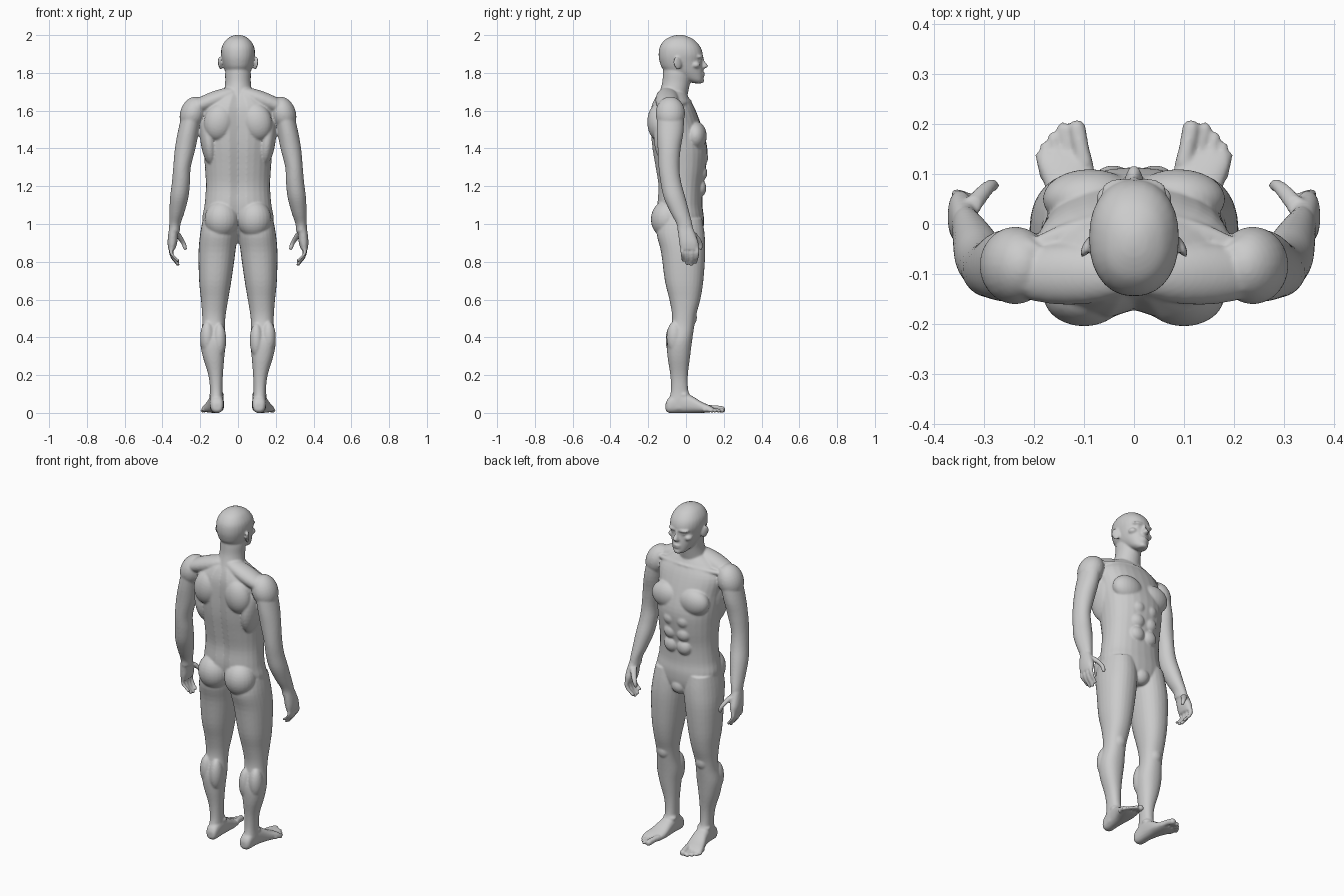
import bpy, bmesh, math
from mathutils import Matrix, Vector

bm = bmesh.new()
SIDES = 28


def spline(a, b, c, d, t):
    return [0.5 * (2 * q + (r - p) * t + (2 * p - 5 * q + 4 * r - s) * t * t
            + (3 * q - p - 3 * r + s) * t ** 3) for p, q, r, s in zip(a, b, c, d)]


def loft(secs, axis='z', mirror=True, n=2.2, groove=0.0):
    """Sections: (position, x min, x max, other min, other max) along z or y."""
    rows = []
    for i in range(len(secs) - 1):
        a, d = secs[max(i - 1, 0)], secs[min(i + 2, len(secs) - 1)]
        rows += [spline(a, secs[i], secs[i + 1], d, k / 4) for k in range(4)]
    rows.append(secs[-1])
    for sx in ((1, -1) if mirror else (1,)):
        rings = []
        for p, x0, x1, v0, v1 in rows:
            ring = []
            for k in range(SIDES):
                t = 2 * math.pi * k / SIDES
                c, s = math.cos(t), math.sin(t)
                x = (x0 + x1) / 2 + (x1 - x0) / 2 * math.copysign(abs(c) ** (2 / n), c)
                v = (v0 + v1) / 2 + (v1 - v0) / 2 * math.copysign(abs(s) ** (2 / n), s)
                if groove and s < 0:
                    v += groove * math.exp(-(x / 0.025) ** 2)
                ring.append(bm.verts.new((sx * x, v, p) if axis == 'z' else (sx * x, p, v)))
            rings.append(ring)
        faces = [bm.faces.new(rings[0]), bm.faces.new(rings[-1])]
        for a, b in zip(rings, rings[1:]):
            for k in range(SIDES):
                j = (k + 1) % SIDES
                faces.append(bm.faces.new((a[k], a[j], b[j], b[k])))
        bmesh.ops.recalc_face_normals(bm, faces=faces)


def blob(c, r, rot=(0, 0, 0), mirror=True):
    """Rotated ellipsoid muscle, with a mirrored twin."""
    for sx in ((1, -1) if mirror else (1,)):
        m = Matrix.Translation((sx * c[0], c[1], c[2]))
        for ang, ax in zip(rot, 'XYZ'):
            m = m @ Matrix.Rotation(math.radians(ang if ax == 'X' else sx * ang), 4, ax)
        m = m @ Matrix.Diagonal((*r, 1))
        bmesh.ops.create_uvsphere(bm, u_segments=24, v_segments=16, radius=1, matrix=m)


def digit(path, axis='z'):
    """Finger or toe from (x, y, z, radius) points."""
    secs = []
    for x, y, z, r in path:
        secs.append((z, x - r, x + r, y - r, y + r) if axis == 'z'
                    else (y, x - r, x + r, z - r, z + r))
    loft(secs, axis)
    x, y, z, r = path[-1]
    blob((x, y, z), (r, r, r))


# torso
loft([(0.90, -.07, .07, -.05, .065), (0.96, -.165, .165, -.11, .09), (1.03, -.188, .188, -.145, .095),
      (1.10, -.177, .177, -.155, .087), (1.20, -.17, .17, -.15, .09), (1.30, -.175, .175, -.165, .106),
      (1.40, -.183, .183, -.182, .113), (1.50, -.19, .19, -.19, .088), (1.60, -.20, .20, -.19, .052),
      (1.66, -.15, .15, -.172, .02), (1.70, -.085, .085, -.148, -.005)], mirror=False, groove=.02)
blob((.10, -.145, 1.54), (.08, .06, .10), (0, -12, 0))      # shoulder blade
blob((.155, -.085, 1.45), (.045, .085, .14), (0, 6, 0))     # side back muscle
blob((.088, .05, 1.465), (.095, .06, .078))                 # chest muscle
blob((.13, -.10, 1.655), (.155, .062, .045), (0, 21, 0))    # trapezius
blob((.11, -.012, 1.64), (.12, .022, .016), (0, 6, -18))    # collar bone
for z in (1.35, 1.27, 1.19):                                # stomach muscles
    blob((.042, .075, z), (.045, .033 + (z - 1.19) * .06, .045))
blob((.087, -.10, 1.025), (.09, .086, .10))                 # buttock
blob((0, .055, .945), (.05, .045, .05), mirror=False)       # groin

# neck
loft([(1.64, -.09, .09, -.16, 0), (1.70, -.075, .075, -.14, .012), (1.75, -.068, .068, -.126, .022),
      (1.80, -.068, .068, -.122, .03), (1.84, -.06, .06, -.12, .03)], mirror=False, n=2)

# head and face
loft([(1.745, -.022, .022, .04, .082), (1.76, -.042, .042, .0, .09), (1.79, -.06, .06, -.07, .092),
      (1.82, -.073, .073, -.122, .09), (1.86, -.084, .084, -.14, .085), (1.90, -.09, .09, -.145, .089),
      (1.94, -.085, .085, -.138, .075), (1.975, -.063, .063, -.112, .043),
      (1.994, -.034, .034, -.075, .006), (2.001, -.01, .01, -.045, -.02)], mirror=False)
loft([(1.885, -.009, .009, .06, .093), (1.86, -.01, .01, .06, .1), (1.84, -.015, .015, .06, .117),
      (1.83, -.018, .018, .06, .113), (1.823, -.012, .012, .06, .1)], mirror=False)
blob((.034, .073, 1.886), (.034, .018, .010), (0, 0, -15))  # brow
blob((.033, .069, 1.866), (.014, .014, .009))               # eye
blob((.052, .05, 1.842), (.024, .026, .018))                # cheek
blob((0, .087, 1.797), (.025, .013, .007), mirror=False)    # upper lip
blob((0, .086, 1.784), (.022, .013, .007), mirror=False)    # lower lip
blob((0, .079, 1.759), (.024, .018, .015), mirror=False)    # chin
blob((.094, -.045, 1.852), (.009, .023, .035), (12, 8, 25))  # ear

# arm
loft([(1.66, .17, .25, -.13, -.04), (1.62, .18, .285, -.15, -.015), (1.50, .205, .316, -.155, -.012),
      (1.40, .225, .334, -.15, -.028), (1.30, .25, .343, -.145, -.035), (1.22, .254, .35, -.135, -.025),
      (1.14, .263, .36, -.118, -.003), (1.06, .284, .363, -.082, .018), (1.00, .304, .364, -.05, .033),
      (.96, .308, .367, -.044, .038)], n=2)
blob((.238, -.083, 1.585), (.068, .078, .092), (0, -20, 0))  # deltoid

# hand
loft([(.98, .312, .364, -.043, .036), (.94, .318, .37, -.04, .052), (.90, .322, .373, -.036, .066),
      (.865, .333, .369, -.03, .066)], n=2.4)
for y, drop, r in ((.056, .012, .0115), (.031, 0, .012), (.006, .004, .0115), (-.018, .022, .010)):
    digit([(.350, y, .885, r), (.354, y * 1.05, .85, r), (.341, y, .815 + drop * .6, r * .95),
           (.318, y * .9, .786 + drop, r * .85)])
digit([(.325, .035, .955, .018), (.303, .062, .92, .016), (.288, .076, .895, .013), (.28, .077, .872, .011)])

# leg
loft([(1.03, .01, .185, -.14, .085), (.95, .004, .20, -.155, .098), (.85, .014, .209, -.132, .102),
      (.70, .035, .206, -.112, .092), (.60, .052, .196, -.088, .076), (.52, .065, .19, -.074, .054),
      (.46, .069, .19, -.078, .044), (.38, .064, .20, -.100, .032), (.30, .072, .187, -.098, .022),
      (.20, .08, .157, -.083, .01), (.12, .082, .148, -.08, .012), (.06, .079, .15, -.092, .03),
      (.02, .08, .148, -.095, .03)])
blob((.127, .03, .505), (.036, .028, .042))                 # kneecap
blob((.098, -.065, .385), (.036, .043, .09))                # inner calf
blob((.162, -.06, .40), (.038, .043, .085))                 # outer calf
blob((.113, -.01, .095), (.04, .03, .02))                   # ankle bones

# foot
loft([(-.108, .09, .128, .014, .05), (-.09, .078, .145, 0, .08), (-.03, .076, .15, 0, .11),
      (.03, .074, .162, 0, .09), (.08, .075, .18, 0, .06), (.12, .082, .193, .002, .042),
      (.142, .092, .19, .006, .03)], axis='y', n=2.5)
for bx, by, tx, ty, r in ((.099, .12, .114, .191, .018), (.124, .12, .143, .193, .0115),
                          (.145, .11, .162, .174, .011), (.163, .10, .178, .155, .0105),
                          (.178, .09, .188, .136, .0105)):
    digit([(bx, by, r + .006, r), ((bx + tx) / 2, (by + ty) / 2, r + .006, r * .9), (tx, ty, r, r)], 'y')

mesh = bpy.data.meshes.new("body")
bm.to_mesh(mesh)
bm.free()
body = bpy.data.objects.new("body", mesh)
bpy.context.collection.objects.link(body)

# fuse all parts into one smooth skin
fuse = body.modifiers.new("fuse", 'REMESH')
fuse.mode = 'VOXEL'
fuse.voxel_size = 0.0055
fuse.use_smooth_shade = True
soft = body.modifiers.new("soften", 'SMOOTH')
soft.factor = 0.5
soft.iterations = 6
